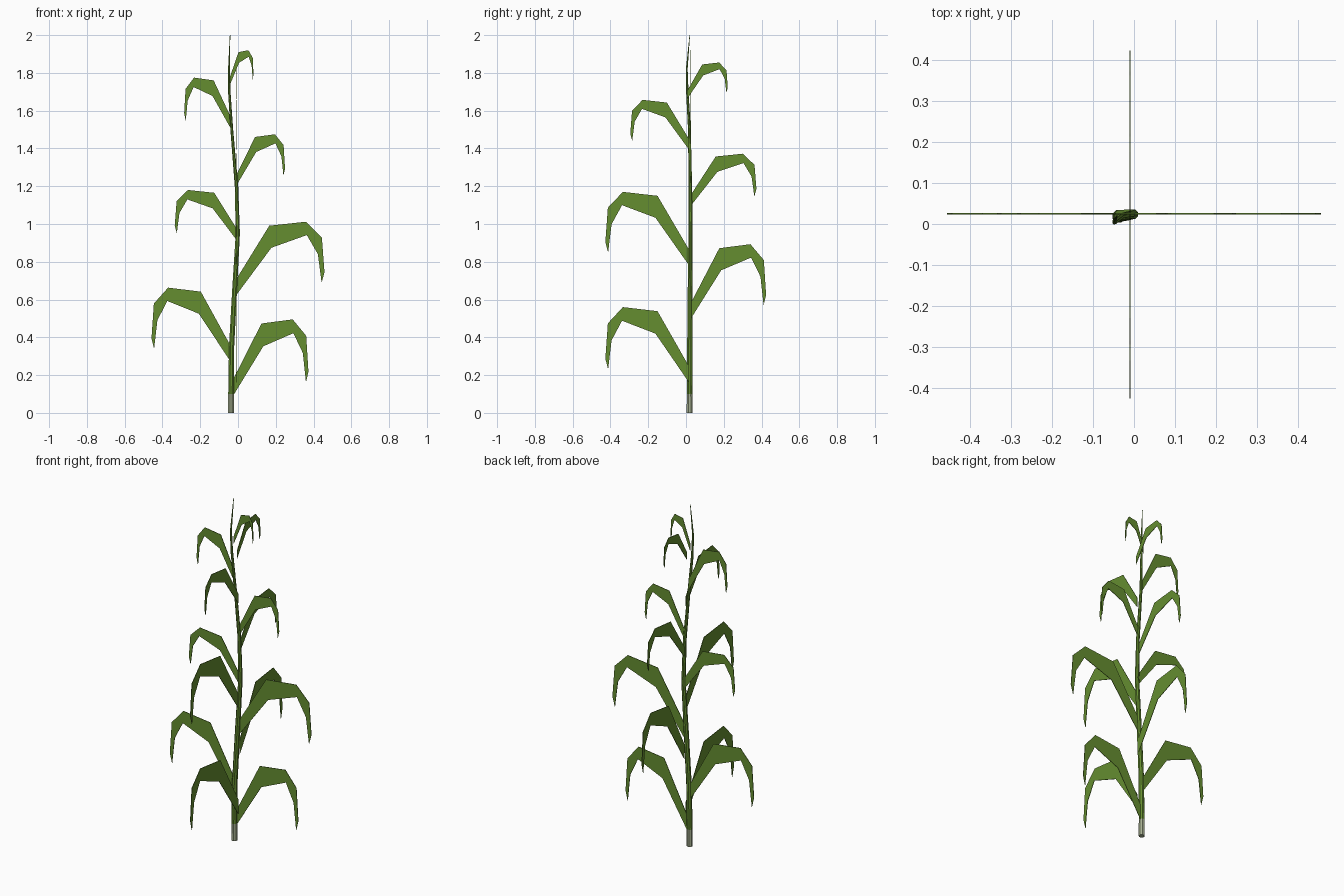
import bpy, bmesh, math

if "Cube" in bpy.data.objects:
    bpy.data.objects.remove(bpy.data.objects["Cube"])


def material(name, rgb):
    m = bpy.data.materials.new(name)
    m.diffuse_color = (*rgb, 1)
    m.use_nodes = True
    m.node_tree.nodes["Principled BSDF"].inputs["Base Color"].default_value = m.diffuse_color
    return m


leaf_green = material("leaf green", (0.130, 0.268, 0.030))
base_grey = material("pale grey green", (0.38, 0.43, 0.28))


def finish(bm, name, mats):
    me = bpy.data.meshes.new(name)
    bm.to_mesh(me)
    bm.free()
    for m in mats:
        me.materials.append(m)
    ob = bpy.data.objects.new(name, me)
    bpy.context.collection.objects.link(ob)
    return ob


# Stalk: swept octagon rings (x, y, z, radius), narrowing to a fine tip
rings = [(-0.037, 0.019, 0.0, 0.0165), (-0.037, 0.019, 0.10, 0.016),
         (-0.034, 0.020, 0.35, 0.015), (-0.018, 0.022, 0.65, 0.014),
         (-0.001, 0.024, 0.95, 0.012), (-0.008, 0.023, 1.20, 0.010),
         (-0.033, 0.018, 1.50, 0.008), (-0.046, 0.007, 1.70, 0.007),
         (-0.048, 0.004, 1.82, 0.005), (-0.042, 0.020, 2.0, 0.0015)]
SIDES = 8
bm = bmesh.new()
loops = []
for x, y, z, r in rings:
    loops.append([bm.verts.new((x + r * math.cos(2 * math.pi * (i + 0.5) / SIDES),
                                y + r * math.sin(2 * math.pi * (i + 0.5) / SIDES), z))
                  for i in range(SIDES)])
bm.faces.new(loops[0][::-1]).material_index = 1
for k, (a, b) in enumerate(zip(loops, loops[1:])):
    for i in range(SIDES):
        j = (i + 1) % SIDES
        f = bm.faces.new((a[i], a[j], b[j], b[i]))
        f.material_index = 1 if k == 0 else 0   # pale foot of the stalk
bm.faces.new(loops[-1])
finish(bm, "stalk", [leaf_green, base_grey])

# Leaf outline in unit space: upper and lower edge of a drooping blade
UPPER = [(0.0, 0.20), (0.375, 0.945), (0.79, 1.0), (0.97, 0.78), (1.0, 0.30)]
LOWER = [(0.0, -0.02), (0.40, 0.64), (0.80, 0.815), (0.925, 0.55), (0.967, 0.155)]


def leaf(name, axis, start, end, z0, z1):
    bm = bmesh.new()

    def point(u, v):
        s, z = start + u * (end - start), z0 + v * (z1 - z0)
        return bm.verts.new((s, 0.025, z) if axis == "x" else (-0.01, s, z))

    up = [point(*p) for p in UPPER]
    lo = [point(*p) for p in LOWER]
    for i in range(len(up) - 1):
        bm.faces.new((lo[i], lo[i + 1], up[i + 1], up[i]))
    ob = finish(bm, name, [leaf_green])
    # Paper-thin blade
    mod = ob.modifiers.new("thickness", "SOLIDIFY")
    mod.thickness = 0.003
    mod.offset = 0


# Flat leaves: axis, root and tip along it, root height, peak height
leaves = [("x", -0.025, 0.373, 0.10, 0.495), ("x", -0.040, -0.458, 0.28, 0.663),
          ("x", -0.010, 0.458, 0.63, 1.012), ("x", 0.000, -0.335, 0.91, 1.18),
          ("x", -0.005, 0.249, 1.215, 1.475), ("x", -0.035, -0.285, 1.505, 1.775),
          ("x", -0.045, 0.082, 1.735, 1.92),
          ("y", 0.015, -0.427, 0.17, 0.56), ("y", 0.028, 0.424, 0.51, 0.893),
          ("y", 0.015, -0.427, 0.79, 1.17), ("y", 0.028, 0.373, 1.105, 1.372),
          ("y", 0.015, -0.295, 1.40, 1.657), ("y", 0.005, 0.221, 1.665, 1.855)]
for n, spec in enumerate(leaves):
    leaf("leaf_%02d" % (n + 1), *spec)
